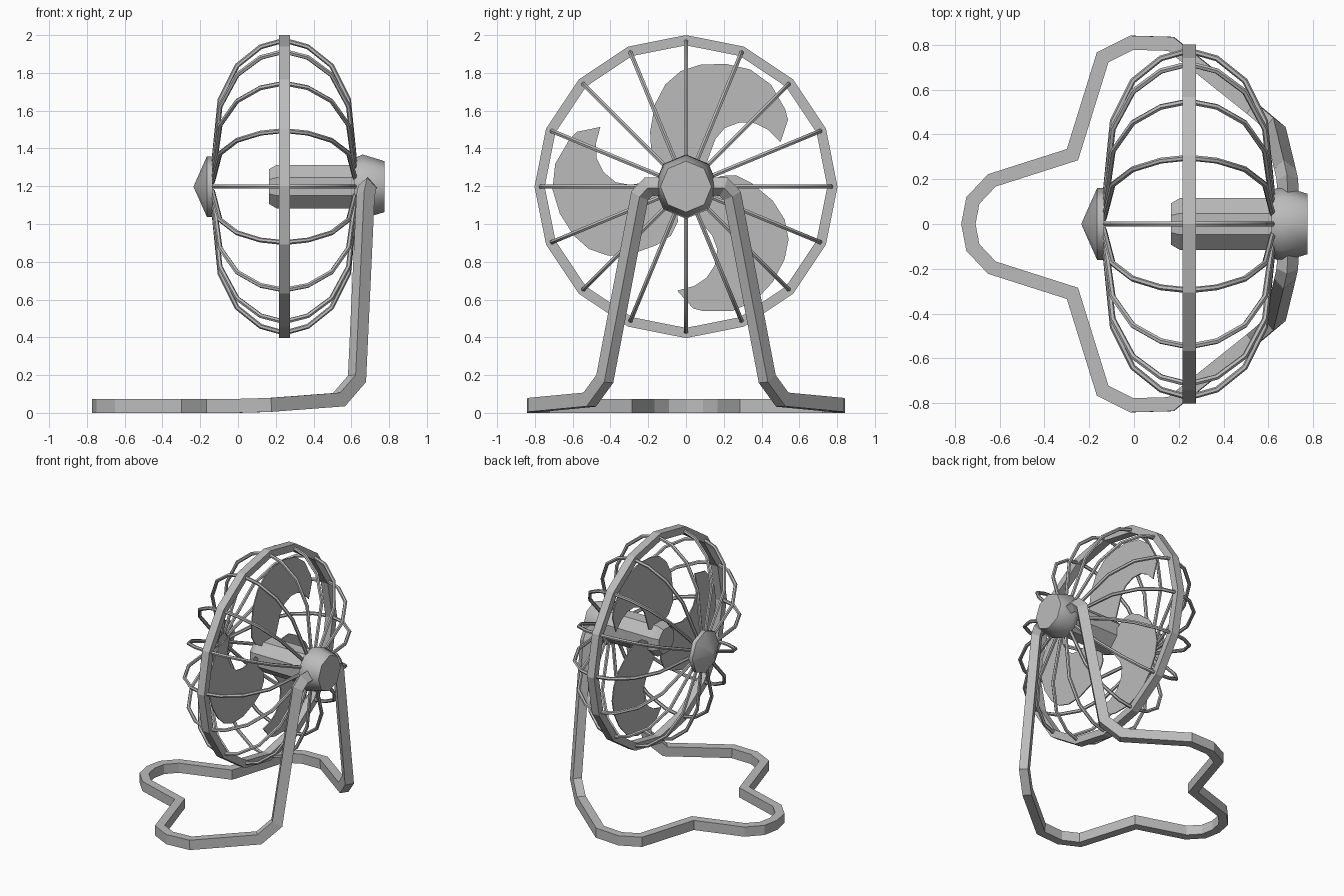
import bpy, bmesh, math
from mathutils import Vector, Matrix

cube = bpy.data.objects.get("Cube")
if cube:
    bpy.data.objects.remove(cube, do_unlink=True)

HUB = Vector((0.245, 0, 1.198))   # fan centre, axis along x

grey = bpy.data.materials.new("plain grey")
grey.use_nodes = True
colour = (0.5, 0.5, 0.5, 1)
grey.diffuse_color = colour
grey.node_tree.nodes["Principled BSDF"].inputs["Base Color"].default_value = colour


def finish(bm, name, location=(0, 0, 0), smooth=None):
    bmesh.ops.recalc_face_normals(bm, faces=bm.faces)
    mesh = bpy.data.meshes.new(name)
    bm.to_mesh(mesh)
    bm.free()
    mesh.materials.append(grey)
    obj = bpy.data.objects.new(name, mesh)
    obj.location = location
    bpy.context.collection.objects.link(obj)
    if smooth:
        bpy.ops.object.select_all(action='DESELECT')
        obj.select_set(True)
        bpy.context.view_layer.objects.active = obj
        bpy.ops.object.shade_smooth_by_angle(angle=math.radians(smooth))
    return obj


def bridge(bm, a, b):
    n = len(a)
    for i in range(n):
        bm.faces.new((a[i], a[(i + 1) % n], b[(i + 1) % n], b[i]))


def lathe(name, profile, sides, turn=0.0, closed=False, smooth=None):
    """Turn (x, radius) points around the fan axis."""
    bm = bmesh.new()
    rings = []
    for x, r in profile:
        angles = [2 * math.pi * (i + turn) / sides for i in range(sides)]
        rings.append([bm.verts.new((x, r * math.cos(a), r * math.sin(a))) for a in angles])
    for a, b in zip(rings, rings[1:]):
        bridge(bm, a, b)
    if closed:
        bridge(bm, rings[-1], rings[0])
    else:
        bm.faces.new(rings[0])
        bm.faces.new(rings[-1])
    return finish(bm, name, (0, 0, HUB.z), smooth)


def sweep(bm, path, section, cap_start=True):
    """Push a section along a path with mitred corners."""
    path = [Vector(p) for p in path]
    points = [path[0] + Vector(s) for s in section]
    previous = [bm.verts.new(p) for p in points]
    made = list(previous)
    if cap_start:
        bm.faces.new(previous)
    for i in range(1, len(path)):
        ahead = (path[i] - path[i - 1]).normalized()
        normal = ahead
        if i + 1 < len(path):
            normal = ahead + (path[i + 1] - path[i]).normalized()
        points = [p + ahead * ((path[i] - p).dot(normal) / ahead.dot(normal)) for p in points]
        ring = [bm.verts.new(p) for p in points]
        bridge(bm, previous, ring)
        made += ring
        previous = ring
    bm.faces.new(previous)
    return made


# Cage rim
lathe("cage_rim", [(0.216, 0.802), (0.276, 0.802), (0.276, 0.748), (0.216, 0.748)], 16, closed=True)

# Cage wires: one bowed wire repeated around the axis
half = [(-0.38, 0.06), (-0.34, 0.46), (-0.25, 0.64), (-0.125, 0.74), (0, 0.775)]
bow = half + [(-x, r) for x, r in reversed(half[:-1])]
section = [(0.013 * math.cos(k * math.pi / 3), 0.013 * math.sin(k * math.pi / 3), 0) for k in range(6)]
bm = bmesh.new()
for k in range(16):
    verts = sweep(bm, [(x, 0, r) for x, r in bow], section)
    bmesh.ops.rotate(bm, verts=verts, matrix=Matrix.Rotation(k * math.pi / 8, 3, 'X'))
finish(bm, "cage_wires", HUB, smooth=30)

# Front cap, motor housing and shaft
lathe("front_cap", [(-0.235, 0.002), (-0.165, 0.16), (-0.135, 0.16)], 8, smooth=50)
lathe("motor_housing", [(0.615, 0.15), (0.66, 0.17), (0.775, 0.135)], 8, smooth=50)
lathe("motor_shaft", [(0.165, 0.1), (0.205, 0.125), (0.63, 0.125)], 8, turn=0.5)

# Three curved blades
outline = [(0, 0.06), (-0.14, 0.13), (-0.185, 0.2), (-0.19, 0.29), (-0.165, 0.435), (-0.11, 0.54),
           (-0.03, 0.61), (0.075, 0.645), (0.21, 0.65), (0.34, 0.62), (0.45, 0.54),
           (0.525, 0.41), (0.54, 0.355), (0.5, 0.235), (0.435, 0.3), (0.365, 0.335),
           (0.285, 0.34), (0.205, 0.31), (0.155, 0.25), (0.1, 0.1)]
bm = bmesh.new()
for k in range(3):
    verts = sweep(bm, [(-0.004, 0, 0), (0.004, 0, 0)], [(0, y, z) for y, z in outline])
    bmesh.ops.rotate(bm, verts=verts, matrix=Matrix.Rotation(k * math.tau / 3, 3, 'X'))
finish(bm, "fan_blades", HUB)

# Bent bar stand: half is swept, then mirrored
bar = [(-0.74, 0, 0.037), (-0.72, 0.105, 0.037), (-0.635, 0.195, 0.037), (-0.275, 0.31, 0.037),
       (-0.14, 0.745, 0.037), (-0.01, 0.81, 0.037), (0.165, 0.805, 0.042), (0.535, 0.51, 0.07),
       (0.63, 0.43, 0.18), (0.675, 0.245, 1.15), (0.685, 0.2, 1.197), (0.69, 0.1, 1.2)]
bm = bmesh.new()
sweep(bm, bar, [(-0.032, 0, -0.037), (0.032, 0, -0.037), (0.032, 0, 0.037), (-0.032, 0, 0.037)],
      cap_start=False)
stand = finish(bm, "stand_bar")
mirror = stand.modifiers.new("mirror", 'MIRROR')
mirror.use_axis = (False, True, False)
